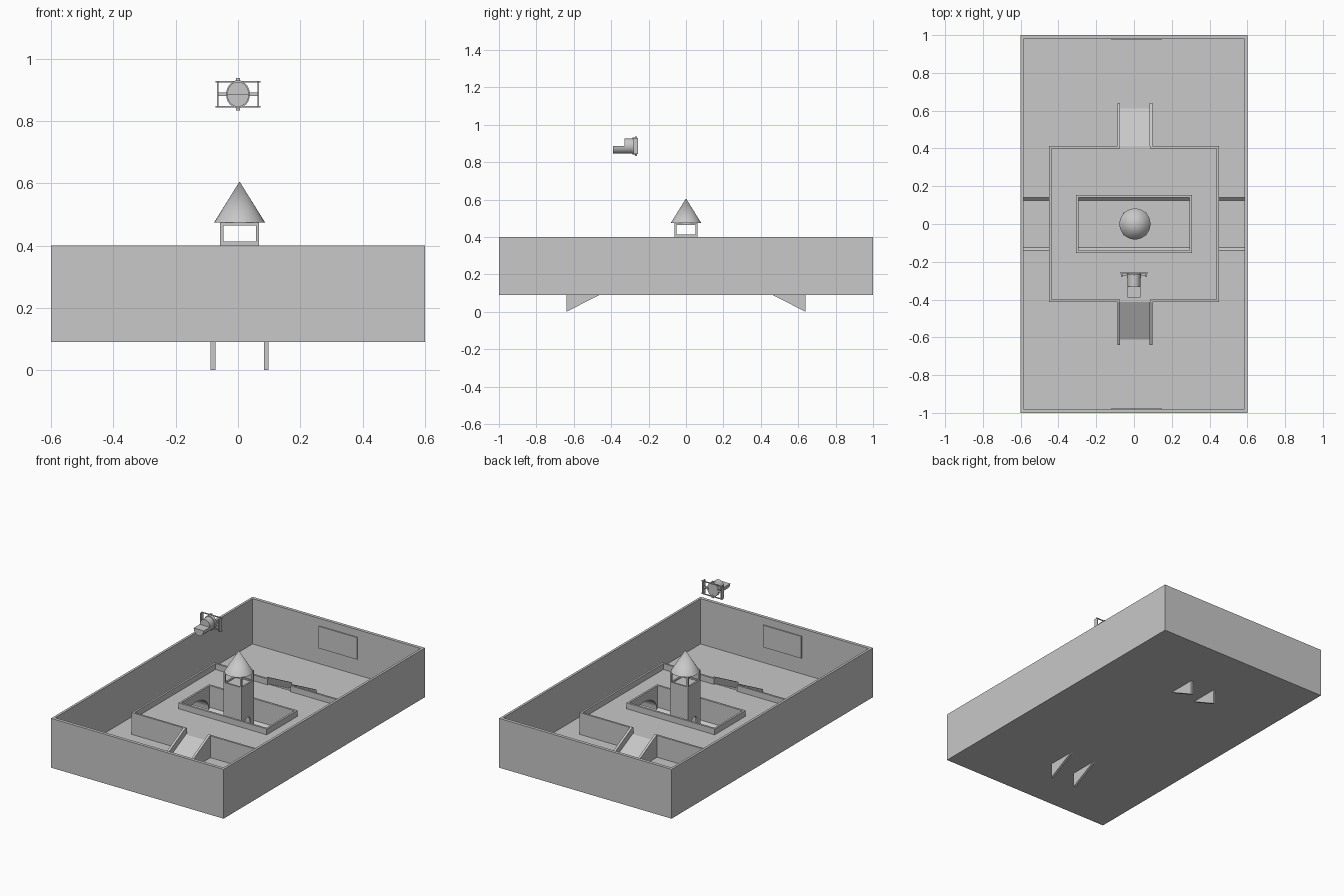
import bpy, bmesh, math
from mathutils import Vector

cube = bpy.data.objects.get("Cube")
if cube:
    bpy.data.objects.remove(cube, do_unlink=True)

grey = bpy.data.materials.new("plain grey")
grey.use_nodes = True
colour = (0.58, 0.58, 0.58, 1)
grey.diffuse_color = colour
grey.node_tree.nodes["Principled BSDF"].inputs["Base Color"].default_value = colour


def finish(name, bm):
    bmesh.ops.recalc_face_normals(bm, faces=bm.faces)
    mesh = bpy.data.meshes.new(name)
    bm.to_mesh(mesh)
    bm.free()
    mesh.materials.append(grey)
    obj = bpy.data.objects.new(name, mesh)
    bpy.context.collection.objects.link(obj)
    return obj


def box(name, x, y, z):
    """Box from three (low, high) ranges."""
    bm = bmesh.new()
    bmesh.ops.create_cube(bm, size=1)
    for v in bm.verts:
        v.co = Vector([(r[0] + r[1]) / 2 + c * (r[1] - r[0])
                       for c, r in zip(v.co, (x, y, z))])
    return finish(name, bm)


def prism(name, profile, low, high, axis="x"):
    """Extrude a profile of (other axis, z) points along x or y."""
    place = (lambda a, p: (a, *p)) if axis == "x" else (lambda a, p: (p[0], a, p[1]))
    bm = bmesh.new()
    face = bm.faces.new([bm.verts.new(place(low, p)) for p in profile])
    out = bmesh.ops.extrude_face_region(bm, geom=[face])
    move = Vector(place(high, (0, 0))) - Vector(place(low, (0, 0)))
    bmesh.ops.translate(bm, vec=move,
                        verts=[g for g in out["geom"] if isinstance(g, bmesh.types.BMVert)])
    return finish(name, bm)


def arc(cx, cz, rx, rz, start, end, steps):
    angles = [math.radians(start + (end - start) * i / steps) for i in range(steps + 1)]
    return [(cx + rx * math.cos(a), cz + rz * math.sin(a)) for a in angles]


def cut(obj, cutter):
    cutter.hide_render = True
    mod = obj.modifiers.new("cut", "BOOLEAN")
    mod.operation = "DIFFERENCE"
    mod.solver = "EXACT"
    mod.object = cutter
    select(obj)
    bpy.ops.object.modifier_apply(modifier=mod.name)
    bpy.data.objects.remove(cutter, do_unlink=True)


def select(obj):
    bpy.ops.object.select_all(action="DESELECT")
    obj.select_set(True)
    bpy.context.view_layer.objects.active = obj


def smooth(obj):
    select(obj)
    bpy.ops.object.shade_smooth_by_angle(angle=math.radians(35))


BASE, FLOOR, DECK, RIM, TOP = 0.09, 0.115, 0.215, 0.252, 0.40
BED = 0.1          # bottom of the shallow channel
CX = 0.005         # tower and ramps sit slightly off the middle

# Floor with a shallow channel across it
prism("arena_floor", [(-0.99, BASE), (0.99, BASE), (0.99, FLOOR), (0.14, FLOOR),
                      (0.125, BED), (-0.125, BED), (-0.14, FLOOR), (-0.99, FLOOR)],
      -0.59, 0.59)

# Outer walls
walls = box("arena_walls", (-0.6, 0.6), (-1, 1), (BASE, TOP))
cut(walls, box("walls_cutter", (-0.585, 0.585), (-0.98, 0.98), (0, 1)))

# Raised platform with a central pit and an arched tunnel over the channel
platform = box("platform", (-0.45, 0.45), (-0.413, 0.413), (BED, RIM))
cut(platform, box("deck_cutter", (-0.438, 0.438), (-0.401, 0.401), (DECK, 1)))
cut(platform, box("pit_cutter", (-0.295, 0.295), (-0.14, 0.14), (0, 1)))
cut(platform, prism("tunnel_cutter", arc(0, FLOOR, 0.13, 0.085, 0, 180, 20)
                    + [(-0.13, 0), (0.13, 0)], -0.7, 0.7))
cut(platform, box("ramp_gap_cutter", (CX - 0.08, CX + 0.08), (-0.6, 0.6), (DECK, 1)))

# Low kerb around the pit
kerb = box("pit_kerb", (-0.307, 0.307), (-0.153, 0.153), (DECK, RIM))
cut(kerb, box("kerb_cutter", (-0.295, 0.295), (-0.14, 0.14), (0, 1)))

# Ramps with side rails, and a panel on each end wall
for side, label in ((-1, "front"), (1, "back")):
    near, far = side * 0.413, side * 0.64
    prism(label + "_ramp", [(near, BED), (near, DECK), (far, BED)], CX - 0.08, CX + 0.08)
    rail = [(near, FLOOR), (far, 0), (far, 0.14), (near, 0.258)]
    for s, hand in ((-1, "right"), (1, "left")):
        a, b = sorted((CX + s * 0.078, CX + s * 0.093))
        prism(f"{label}_ramp_{hand}_rail", rail, a, b)
    y = sorted((side * 0.981, side * 0.973))
    box(label + "_wall_panel", (-0.12, 0.145), y, (0.215, 0.353))

# Tower shaft with doorways, open lookout and conical roof
W = 0.062
shaft = box("tower_shaft", (CX - W, CX + W), (-W, W), (BED, 0.475))
cut(shaft, box("room_cutter", (CX - W + 0.01, CX + W - 0.01), (-W + 0.01, W - 0.01), (0, 0.465)))
cut(shaft, box("window_cutter_x", (-0.2, 0.2), (-W + 0.01, W - 0.01), (0.413, 0.465)))
cut(shaft, box("window_cutter_y", (CX - W + 0.01, CX + W - 0.01), (-0.2, 0.2), (0.413, 0.465)))
cut(shaft, prism("door_cutter", arc(0, 0.175, 0.028, 0.028, 0, 180, 10)
                 + [(-0.028, 0), (0.028, 0)], -0.2, 0.2))
box("lookout_floor", (CX - W + 0.005, CX + W - 0.005), (-W + 0.005, W - 0.005), (0.395, 0.405))
bm = bmesh.new()
bmesh.ops.create_cone(bm, cap_ends=True, segments=32, radius1=0.082, radius2=0, depth=0.132)
bmesh.ops.translate(bm, verts=bm.verts, vec=(CX, 0, 0.54))
smooth(finish("tower_roof", bm))

# Hovering device: a barrel with a half-open front scoop
HZ = 0.886
smooth(prism("device_barrel", arc(0, HZ, 0.035, 0.04, 0, 345, 23), -0.33, -0.285, "y"))
smooth(prism("device_collar", arc(0, HZ, 0.038, 0.045, 0, 345, 23), -0.285, -0.266, "y"))
smooth(prism("device_scoop", arc(0, HZ, 0.035, 0.04, 180, 360, 16), -0.39, -0.33, "y"))

# Straight arms and thin guard rods round the device
for s, hand, level in ((-1, "right", "lower"), (1, "left", "upper")):
    x = sorted((s * 0.03, s * 0.066))
    z = sorted((HZ + s * 0.035, HZ + s * 0.052))
    box(f"device_{hand}_arm", x, (-0.272, -0.262), (HZ - 0.006, HZ + 0.006))
    box(f"device_{level}_arm", (-0.006, 0.006), (-0.272, -0.262), z)
    x = sorted((s * 0.062, s * 0.068))
    box(f"device_{hand}_rod", x, (-0.28, -0.256), (HZ - 0.042, HZ + 0.042))
    z = sorted((HZ + s * 0.037, HZ + s * 0.042))
    box(f"device_{level}_rod", (-0.073, 0.073), (-0.262, -0.256), z)
